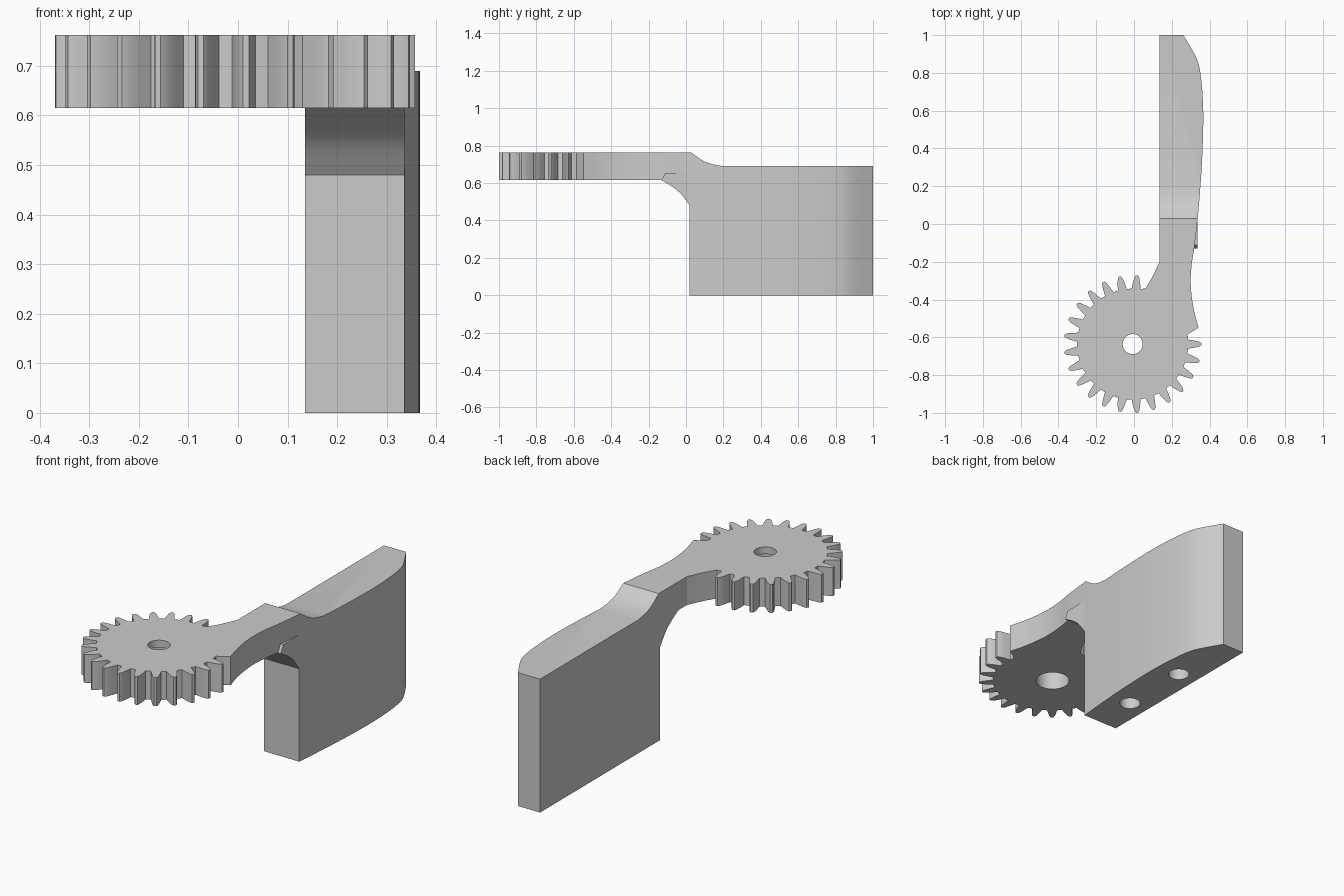
import bpy, bmesh
from math import cos, sin, tau
from mathutils import Vector

cube = bpy.data.objects.get("Cube")
if cube:
    bpy.data.objects.remove(cube)

grey = bpy.data.materials.new("light_grey")
grey.use_nodes = True
grey.diffuse_color = (0.6, 0.6, 0.6, 1)
grey.node_tree.nodes["Principled BSDF"].inputs["Base Color"].default_value = (0.6, 0.6, 0.6, 1)


def smooth(points, steps=4):
    """Run a flowing curve through a few points."""
    p = [Vector(q) for q in points]
    p = [2 * p[0] - p[1]] + p + [2 * p[-1] - p[-2]]
    out = []
    for a, b, c, d in zip(p, p[1:], p[2:], p[3:]):
        for i in range(steps):
            t = i / steps
            out.append((2 * b + (c - a) * t + (2 * a - 5 * b + 4 * c - d) * t**2
                        + (3 * b - a - 3 * c + d) * t**3) / 2)
    return out + [p[-2]]


def prism(name, outline, low, high, axis="z"):
    """Extrude a closed outline along z (outline is xy) or x (outline is yz)."""
    bm = bmesh.new()
    place = (lambda q: (q[0], q[1], low)) if axis == "z" else (lambda q: (low, q[0], q[1]))
    face = bm.faces.new([bm.verts.new(place(q)) for q in outline])
    new = bmesh.ops.extrude_face_region(bm, geom=[face])["geom"]
    shift = (0, 0, high - low) if axis == "z" else (high - low, 0, 0)
    bmesh.ops.translate(bm, vec=shift, verts=[v for v in new if isinstance(v, bmesh.types.BMVert)])
    bmesh.ops.recalc_face_normals(bm, faces=bm.faces)
    mesh = bpy.data.meshes.new(name)
    bm.to_mesh(mesh)
    bm.free()
    mesh.materials.append(grey)
    ob = bpy.data.objects.new(name, mesh)
    bpy.context.collection.objects.link(ob)
    return ob


def circle(x, y, r, n=40):
    return [(x + r * cos(tau * i / n), y + r * sin(tau * i / n)) for i in range(n)]


def activate(ob):
    bpy.ops.object.select_all(action="DESELECT")
    ob.select_set(True)
    bpy.context.view_layer.objects.active = ob


def carve(ob, tool, operation):
    mod = ob.modifiers.new("carve", "BOOLEAN")
    mod.operation, mod.solver, mod.object = operation, "EXACT", tool
    activate(ob)
    bpy.ops.object.modifier_apply(modifier=mod.name)
    bpy.data.objects.remove(tool)


# Gear teeth, leaving out those swallowed by the arm
GX, GY, TEETH = -0.007, -0.636, 25
flank = [(0.293, 0.024), (0.325, 0.019), (0.352, 0.013), (0.364, 0.006)]
teeth = []
for k in range(6, TEETH + 1):
    a = tau * k / TEETH
    for r, w in [(r, -w) for r, w in flank] + flank[::-1]:
        teeth.append((GX + r * cos(a) - w * sin(a), GY + r * sin(a) + w * cos(a)))

# Plan outline: straight inner side, gear, then the curved outer side
inner = [(0.135, 1), (0.135, -0.2), (0.095, -0.285), (0.062, -0.34)]
outer = smooth([(0.342, -0.548), (0.318, -0.46), (0.304, -0.37), (0.3, -0.29),
                (0.307, -0.2), (0.32, -0.12), (0.337, 0.03), (0.35, 0.18),
                (0.361, 0.35), (0.367, 0.55), (0.362, 0.7), (0.348, 0.82),
                (0.325, 0.89), (0.262, 1)])
lever = prism("geared_lever", inner + teeth + [(0.284, -0.585)] + outer, -0.2, 1)

# Side profile: tall block, dipped shoulder, thin arm, rounded underside
shoulder = smooth([(0.2, 0.69), (0.14, 0.701), (0.09, 0.72), (0.03, 0.762)])
underside = smooth([(-0.13, 0.615), (-0.08, 0.585), (-0.03, 0.545), (0.02, 0.48)])
side = prism("side_profile", [(0.02, 0), (1, 0), (1, 0.69)] + shoulder
             + [(-1.1, 0.762), (-1.1, 0.615)] + underside, -1, 1, "x")
carve(lever, side, "INTERSECT")

# Stepped shaft bore and two blind mounting holes
for x, y, r, low, high in [(GX, GY, 0.053, 0.5, 0.9), (GX, GY, 0.082, 0.5, 0.725),
                           (0.24, 0.255, 0.051, -0.1, 0.4), (0.24, 0.63, 0.051, -0.1, 0.4)]:
    carve(lever, prism("hole_cutter", circle(x, y, r), low, high), "DIFFERENCE")

# Small gusset proud of the arm, above the rounded underside
gusset = prism("gusset", underside + [(0.04, 0.48), (0.04, 0.655), (-0.11, 0.655)], 0.295, 0.336, "x")

for ob in (lever, gusset):
    activate(ob)
    bpy.ops.object.shade_smooth_by_angle(angle=0.35)
